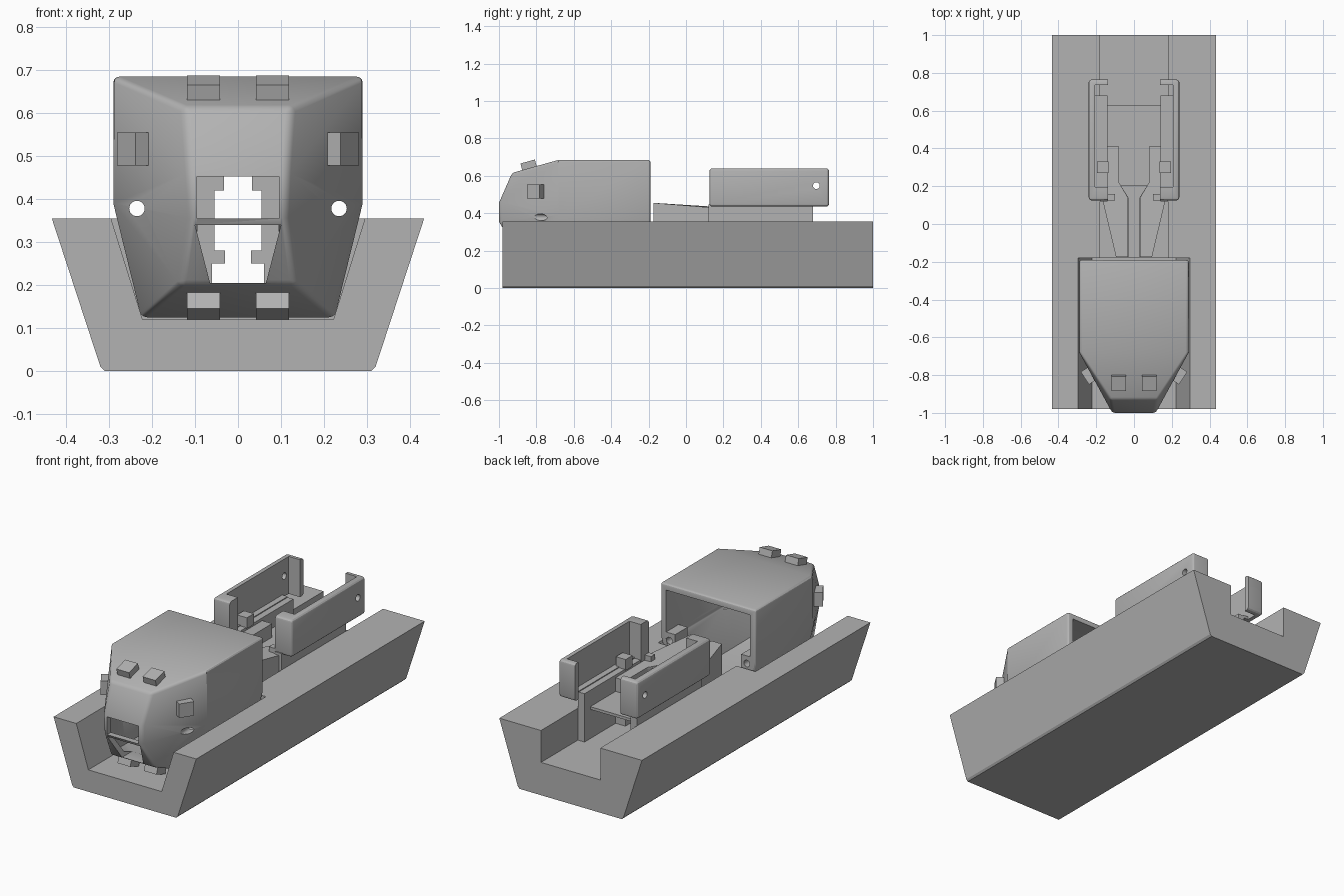
import bpy, bmesh, math
from mathutils import Matrix

if "Cube" in bpy.data.objects:
    bpy.data.objects.remove(bpy.data.objects["Cube"])

grey = bpy.data.materials.new("plain grey")
grey.use_nodes = True
grey.diffuse_color = (0.45, 0.45, 0.45, 1)
grey.node_tree.nodes["Principled BSDF"].inputs["Base Color"].default_value = grey.diffuse_color


def finish(name, bm):
    bmesh.ops.recalc_face_normals(bm, faces=bm.faces)
    mesh = bpy.data.meshes.new(name)
    bm.to_mesh(mesh)
    bm.free()
    mesh.materials.append(grey)
    ob = bpy.data.objects.new(name, mesh)
    bpy.context.collection.objects.link(ob)
    return ob


def prism(name, pts, axis, a, b):
    """Extrude a 2D outline along an axis from a to b."""
    bm = bmesh.new()
    place = {"x": lambda u, v, w: (w, u, v), "y": lambda u, v, w: (u, w, v),
             "z": lambda u, v, w: (u, v, w)}[axis]
    ends = [[bm.verts.new(place(u, v, w)) for u, v in pts] for w in (a, b)]
    bm.faces.new(ends[0])
    bm.faces.new(ends[1][::-1])
    for i in range(len(pts)):
        j = (i + 1) % len(pts)
        bm.faces.new((ends[0][i], ends[0][j], ends[1][j], ends[1][i]))
    return finish(name, bm)


def box(name, x, y, z):
    return prism(name, [(x[0], y[0]), (x[1], y[0]), (x[1], y[1]), (x[0], y[1])], "z", *z)


def rod(name, axis, centre, radius, a, b):
    pts = [(centre[0] + radius * math.cos(t * math.pi / 12),
            centre[1] + radius * math.sin(t * math.pi / 12)) for t in range(24)]
    return prism(name, pts, axis, a, b)


def apply(ob, mod):
    bpy.context.view_layer.objects.active = ob
    bpy.ops.object.modifier_apply(modifier=mod.name)


def cut(ob, cutter, operation="DIFFERENCE"):
    mod = ob.modifiers.new("cut", "BOOLEAN")
    mod.operation, mod.solver, mod.object = operation, "EXACT", cutter
    apply(ob, mod)
    bpy.data.objects.remove(cutter)


def bevel(ob, width, angle=40):
    mod = ob.modifiers.new("round", "BEVEL")
    mod.width, mod.segments = width, 3
    mod.limit_method, mod.angle_limit = "ANGLE", math.radians(angle)
    apply(ob, mod)


def smooth(ob):
    bpy.ops.object.select_all(action="DESELECT")
    ob.select_set(True)
    bpy.context.view_layer.objects.active = ob
    bpy.ops.object.shade_smooth_by_angle(angle=math.radians(28))


def mirrored(pts):
    return pts + [(-x, z) for x, z in reversed(pts)]


# Trough: flared body, wide bay for the head, narrower slot behind
trough = prism("trough", mirrored([(0.31, 0), (0.32, 0.01), (0.433, 0.355)]), "y", -0.98, 1)
cut(trough, prism("bay_cutter", mirrored([(0.222, 0.12), (0.3, 0.37)]), "y", -1.1, -0.18))
cut(trough, box("slot_cutter", (-0.18, 0.18), (-0.25, 1.1), (0.18, 0.5)))

# Head: faceted hull, hollow and open at the back
HALF = [(0.29, -0.19, 0.685), (0.29, -0.19, 0.39), (0.225, -0.19, 0.125),
        (0.29, -0.68, 0.685), (0.29, -0.68, 0.39), (0.225, -0.7, 0.125),
        (0.125, -0.93, 0.615), (0.115, -1, 0.455), (0.11, -1, 0.355), (0.135, -0.91, 0.2)]


def hull(name, pts):
    bm = bmesh.new()
    for x, y, z in pts:
        for s in (-1, 1):
            bm.verts.new((s * x, y, z))
    bmesh.ops.convex_hull(bm, input=bm.verts)
    bmesh.ops.dissolve_limit(bm, angle_limit=0.01, verts=bm.verts, edges=bm.edges)
    return finish(name, bm)


head = hull("head", HALF)
bevel(head, 0.014)
inner = [(x * 0.88, -0.1 if y == -0.19 else -0.5 + (y + 0.5) * 0.94, 0.4 + (z - 0.4) * 0.88)
         for x, y, z in HALF]
cut(head, hull("hollow_cutter", inner))
cut(head, box("upper_port_cutter", (-0.095, 0.095), (-1.1, -0.85), (0.355, 0.453)))
cut(head, prism("lower_port_cutter", mirrored([(0.065, 0.205), (0.1, 0.34)]), "y", -1.1, -0.8))
for s in (-1, 1):
    # Drilled bosses in the back corners
    xs = sorted((s * 0.2, s * 0.275))
    cut(head, box("boss", xs, (-0.3, -0.192), (0.34, 0.42)), "UNION")
    cut(head, rod("bolt_cutter", "y", (s * 0.235, 0.378), 0.018, -1.1, 0))
smooth(head)


# Square pads standing on the sloping nose
def pad(name, loc, rot, axis):
    bm = bmesh.new()
    m = Matrix.Translation(loc) @ Matrix.Rotation(math.radians(rot), 4, axis)
    size = (0.06, 0.08, 0.077) if axis == "Z" else (0.077, 0.08, 0.05)
    bmesh.ops.create_cube(bm, size=1, matrix=m @ Matrix.Diagonal((*size, 1)))
    return finish(name, bm)


for s, side in ((1, "left"), (-1, "right")):
    pad(side + "_top_pad", (s * 0.08, -0.84, 0.652), 15.6, "X")
    pad(side + "_bottom_pad", (s * 0.08, -0.83, 0.156), -19, "X")
    pad(side + "_side_pad", (s * 0.235, -0.80, 0.516), s * -33, "Z")

# Rear mechanism, one set per side
for s, side in ((1, "left"), (-1, "right")):
    def sbox(name, x, y, z):
        return box(side + "_" + name, sorted((s * x[0], s * x[1])), y, z)

    # Stacked jaw layers with a stepped gap between the two sides
    for part, gap, low, high in (("jaw_foot", 0.06, 0.18, 0.25), ("jaw_lower_lip", 0.03, 0.25, 0.28),
                                 ("jaw_middle", 0.055, 0.28, 0.42), ("jaw_top", 0.032, 0.42, 0.44)):
        plan = [(gap, -0.175), (0.095, -0.175), (0.165, 0.12), (0.14, 0.16),
                (0.14, 0.41), (0.08, 0.41), (0.08, 0.22), (gap, 0.14)]
        jaw = prism(side + "_" + part, [(s * x, y) for x, y in plan], "z", low, high)
        if part == "jaw_top":
            for v in jaw.data.vertices:
                if v.co.z > 0.43:
                    v.co.z = max(0.43, 0.455 - 0.08 * (v.co.y + 0.175))

    # Upright wall carrying the bracket
    sbox("wall", (0.14, 0.18), (0.12, 0.68), (0.18, 0.445))
    sbox("stop_block", (0.135, 0.195), (0.27, 0.33), (0.44, 0.5))
    sbox("catch", (0.1, 0.14), (0.125, 0.16), (0.43, 0.46))

    # C-shaped bracket with a cross hole
    bracket = sbox("bracket", (0.1, 0.24), (0.125, 0.765), (0.435, 0.64))
    bevel(bracket, 0.016)
    cut(bracket, sbox("open_cutter", (0.05, 0.138), (0, 1), (0.3, 0.8)))
    cut(bracket, sbox("inside_cutter", (0.1, 0.207), (0.195, 0.735), (0.3, 0.8)))
    cut(bracket, rod("pin_cutter", "x", (0.697, 0.547), 0.018, *sorted((s * 0.15, s * 0.3))))
    smooth(bracket)
    sbox("bracket_ledge", (0.175, 0.21), (0.19, 0.68), (0.435, 0.45))

# Thin shelf joining the walls
box("shelf", (-0.145, 0.145), (0.2, 0.63), (0.34, 0.355))
